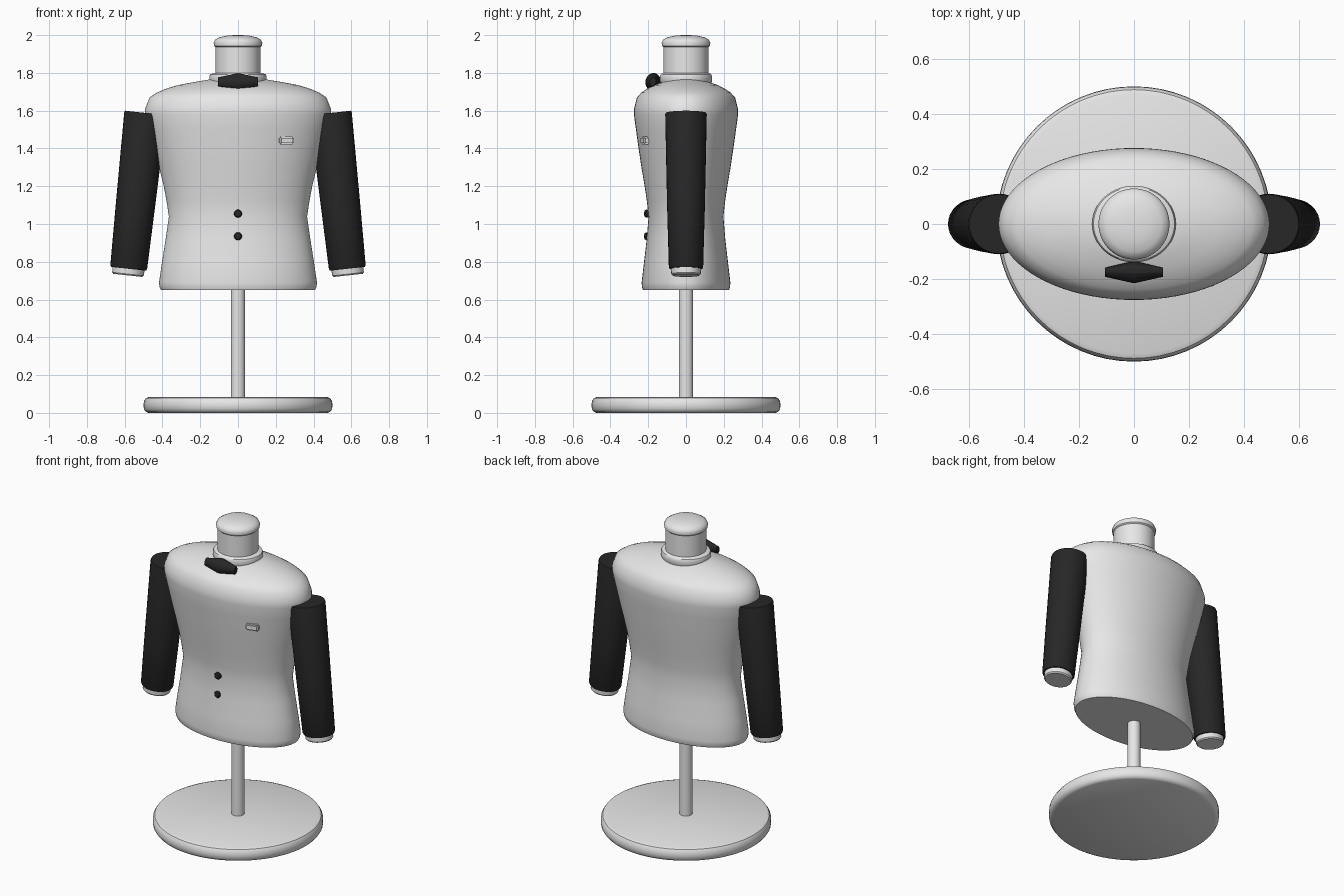
import bpy, bmesh, math
from mathutils import Matrix, Vector

if "Cube" in bpy.data.objects:
    bpy.data.objects.remove(bpy.data.objects["Cube"])


def material(name, value):
    m = bpy.data.materials.new(name)
    m.use_nodes = True
    color = (value, value, value, 1)
    m.diffuse_color = color
    m.node_tree.nodes["Principled BSDF"].inputs["Base Color"].default_value = color
    return m


white = material("white cloth", 0.8)
black = material("black cloth", 0.02)


def finish(name, bm, mat, angle=35):
    bmesh.ops.recalc_face_normals(bm, faces=bm.faces)
    mesh = bpy.data.meshes.new(name)
    bm.to_mesh(mesh)
    bm.free()
    mesh.materials.append(mat)
    obj = bpy.data.objects.new(name, mesh)
    bpy.context.collection.objects.link(obj)
    bpy.ops.object.select_all(action="DESELECT")
    obj.select_set(True)
    bpy.context.view_layer.objects.active = obj
    bpy.ops.object.shade_smooth_by_angle(angle=math.radians(angle))
    return obj


def loft(name, rings, mat, sides=64, matrix=None, angle=35):
    """Stack of capped elliptical rings, each given as (height, x radius, y radius)."""
    bm = bmesh.new()
    loops = []
    for z, rx, ry in rings:
        loops.append([bm.verts.new((rx * math.cos(t), ry * math.sin(t), z))
                      for t in (2 * math.pi * i / sides for i in range(sides))])
    for low, high in zip(loops, loops[1:]):
        for i in range(sides):
            j = (i + 1) % sides
            bm.faces.new((low[i], low[j], high[j], high[i]))
    bm.faces.new(loops[0])
    bm.faces.new(loops[-1])
    if matrix:
        bm.transform(matrix)
    return finish(name, bm, mat, angle)


def round_loft(name, rings, mat, **kw):
    return loft(name, [(z, r, r) for z, r in rings], mat, **kw)


# Stand
round_loft("stand_base", [(0, .475), (.006, .488), (.02, .498), (.04, .5), (.062, .498),
                          (.078, .488), (.085, .47)], white)
round_loft("stand_pole", [(.08, .038), (.66, .038)], white, sides=32)

# Jacket body
loft("torso", [(.65, .407, .228), (.665, .415, .233), (.69, .418, .235), (.8, .402, .222),
               (.92, .383, .208), (1.04, .366, .198), (1.12, .378, .207), (1.2, .393, .219),
               (1.3, .418, .236), (1.4, .446, .251), (1.5, .472, .265), (1.58, .492, .276),
               (1.61, .492, .275), (1.67, .468, .26), (1.695, .43, .237), (1.715, .385, .208),
               (1.735, .32, .17), (1.752, .23, .12), (1.767, .14, .07)],
     white, sides=80, angle=50)

# Collar, neck and cap
loft("collar", [(1.72, .14, .125), (1.755, .15, .137), (1.78, .152, .139), (1.792, .147, .134),
                (1.8, .125, .122)], white)
round_loft("neck", [(1.76, .12), (1.945, .12)], white)
round_loft("neck_cap", [(1.935, .118), (1.943, .127), (1.96, .129), (1.975, .122),
                        (1.988, .1), (1.997, .06), (2, .02)], white)

# Sleeves and cuffs, tilted slightly outward
for side, label in ((1, "left"), (-1, "right")):
    top = Vector((side * .49, 0, 1.588))
    axis = Vector((side * .09, 0, -.83)).normalized()
    tilt = Vector((0, 0, -1)).rotation_difference(axis).to_matrix().to_4x4()
    place = Matrix.Translation(top) @ tilt
    loft(label + "_sleeve", [(-.83, .093, .086), (-.82, .098, .091), (-.5, .104, .1),
                             (-.01, .112, .11), (0, .109, .107)],
         black, sides=32, matrix=place)
    loft(label + "_cuff", [(-.865, .078, .072), (-.858, .084, .078), (-.81, .086, .08)],
         white, sides=32, matrix=place)

# Bow tie: faceted, thickest in the middle
bow_matrix = Matrix.Translation((0, -.175, 1.753)) @ Matrix.Rotation(math.radians(-15), 4, "X") \
    @ Matrix.Rotation(math.pi / 2, 4, "Y")
loft("bow_tie", [(-.106, .024, .016), (0, .047, .04), (.106, .024, .016)],
     black, sides=16, matrix=bow_matrix, angle=25)

# Front buttons
for label, z in (("upper", 1.055), ("lower", .935)):
    button_matrix = Matrix.Translation((0, -.2, z)) @ Matrix.Rotation(math.pi / 2, 4, "X")
    round_loft(label + "_button", [(-.02, .021), (.012, .021), (.019, .016), (.022, .006)],
               black, sides=24, matrix=button_matrix)

# Pocket square
bm = bmesh.new()
bmesh.ops.create_cube(bm, size=1)
bm.transform(Matrix.Translation((.256, -.215, 1.443)) @ Matrix.Rotation(math.radians(14), 4, "Z")
             @ Matrix.Diagonal((.08, .036, .042, 1)))
bmesh.ops.bevel(bm, geom=bm.edges[:], offset=.008, segments=2, affect="EDGES")
finish("pocket_square", bm, white, 50)
